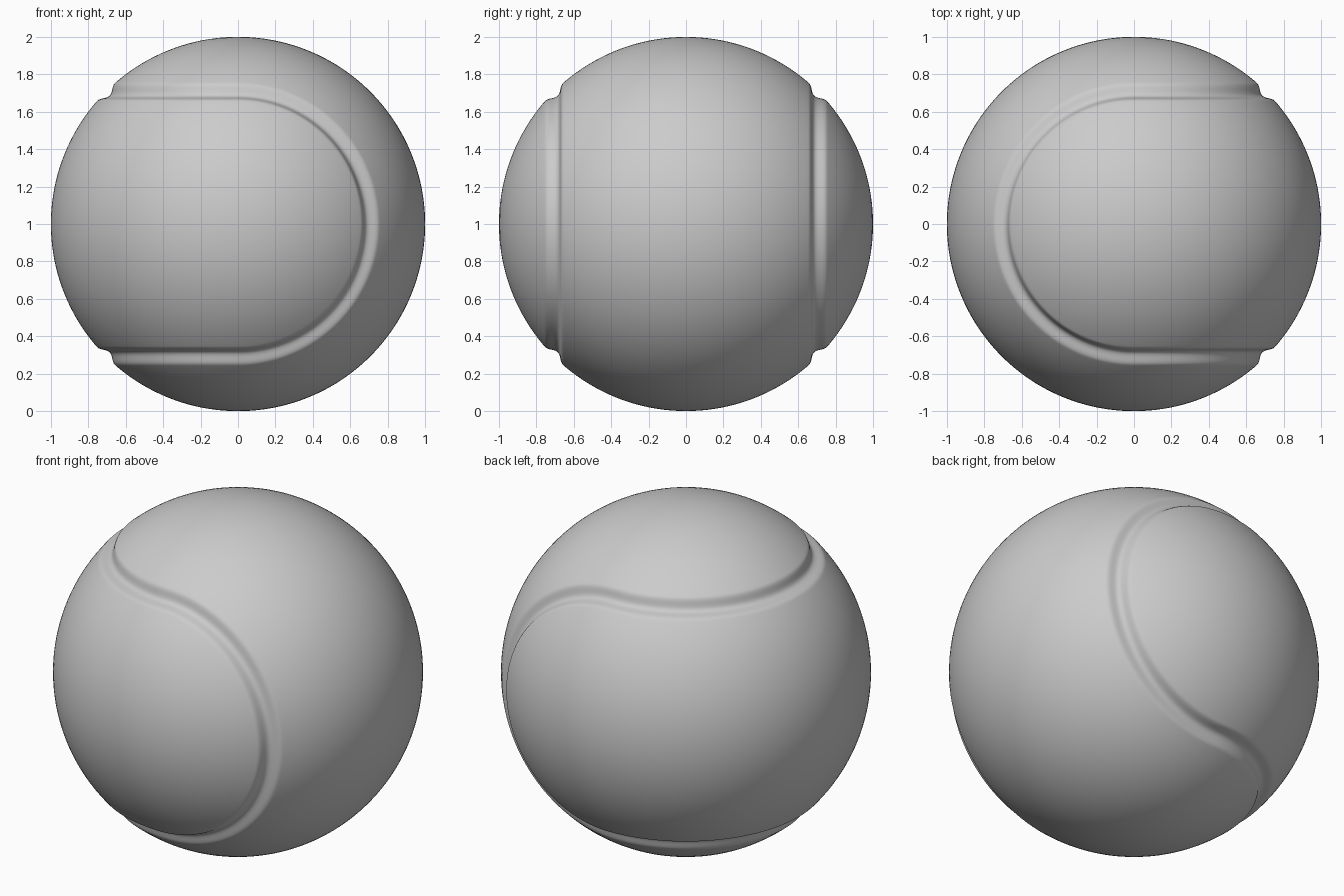
import bpy, bmesh
from math import sin, cos, pi
from mathutils import Vector

if "Cube" in bpy.data.objects:
    bpy.data.objects.remove(bpy.data.objects["Cube"])

N = 96               # samples along each quarter of the seam
HALF, DEPTH = 0.07, 0.03   # seam groove half width (radians) and depth

# Angles across the seam: coarse on the panels, dense in the groove
panel = [-pi / 4 + i * (pi / 4 - 0.09) / 18 for i in range(18)]
groove = [-0.09 + i * 0.18 / 28 for i in range(29)]
offsets = panel + groove + [-o for o in reversed(panel)]


def radius(d):
    if abs(d) >= HALF:
        return 1.0
    return 1.0 - DEPTH * 0.5 * (1 + cos(pi * d / HALF))


# The seam is four half circles; each sample pairs the spines of both panels
quarters = [
    lambda c, s: (Vector((0, -1, 0)), Vector((c, 0, s))),
    lambda c, s: (Vector((-c, s, 0)), Vector((0, 0, 1))),
    lambda c, s: (Vector((0, 1, 0)), Vector((c, 0, -s))),
    lambda c, s: (Vector((-c, -s, 0)), Vector((0, 0, -1))),
]

bm = bmesh.new()
rows = []
for spines in quarters:
    for i in range(N):
        phi = -pi / 2 + pi * i / N
        a, b = spines(cos(phi), sin(phi))
        rows.append([bm.verts.new((a * cos(pi / 4 + d) + b * sin(pi / 4 + d)) * radius(d)
                                  + Vector((0, 0, 1))) for d in offsets])

# Loft the rows into a closed ball
for r0, r1 in zip(rows, rows[1:] + rows[:1]):
    for j in range(len(offsets) - 1):
        bm.faces.new((r0[j], r1[j], r1[j + 1], r0[j + 1]))
bmesh.ops.remove_doubles(bm, verts=bm.verts, dist=1e-4)
bmesh.ops.recalc_face_normals(bm, faces=bm.faces)
for f in bm.faces:
    f.smooth = True

mesh = bpy.data.meshes.new("seamed_ball")
bm.to_mesh(mesh)
bm.free()
ball = bpy.data.objects.new("seamed_ball", mesh)
bpy.context.collection.objects.link(ball)
